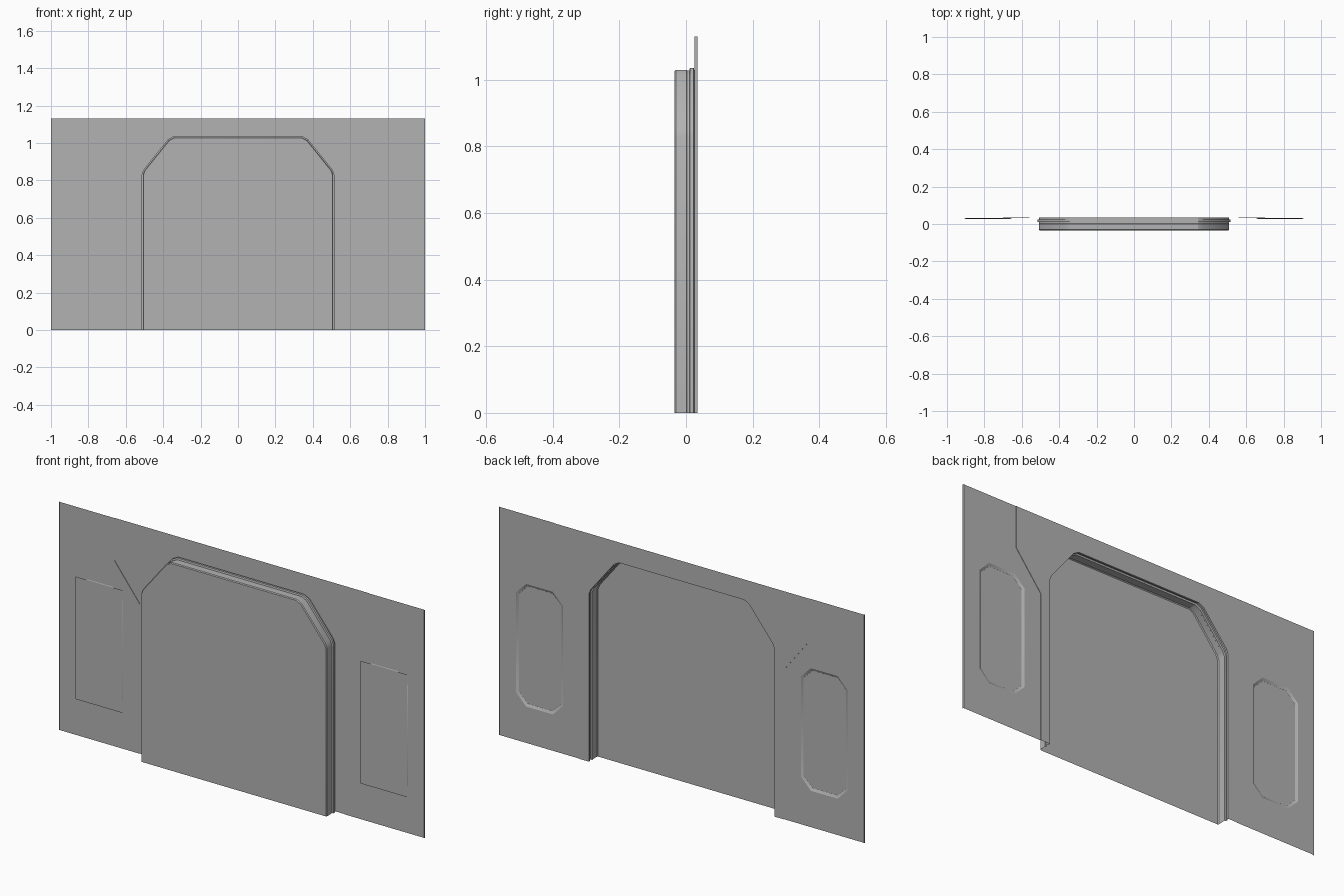
import bpy, bmesh, math
from mathutils import Vector

cube = bpy.data.objects.get("Cube")
if cube:
    bpy.data.objects.remove(cube, do_unlink=True)

# One flat grey for the whole wall
grey = bpy.data.materials.new("wall_grey")
grey.use_nodes = True
grey.diffuse_color = (0.45, 0.45, 0.45, 1)
grey.node_tree.nodes["Principled BSDF"].inputs["Base Color"].default_value = (0.45, 0.45, 0.45, 1)

BACK, OUTER, PANE, FRONT = 0.034, 0.032, 0.026, -0.034
HEIGHT = 1.13


def finish(name, bm):
    """Turn the +x half into an object mirrored across x = 0."""
    mesh = bpy.data.meshes.new(name)
    bm.to_mesh(mesh)
    bm.free()
    mesh.materials.append(grey)
    obj = bpy.data.objects.new(name, mesh)
    bpy.context.collection.objects.link(obj)
    mirror = obj.modifiers.new("Mirror", 'MIRROR')
    mirror.merge_threshold = 0.0005
    bpy.ops.object.select_all(action='DESELECT')
    obj.select_set(True)
    bpy.context.view_layer.objects.active = obj
    bpy.ops.object.shade_smooth_by_angle(angle=math.radians(25))
    return obj


def ring(bm, path, y):
    return [bm.verts.new((x, y, z)) for x, z in path]


def strip(bm, a, b, closed=False):
    n = len(a)
    for i in range(n if closed else n - 1):
        j = (i + 1) % n
        bm.faces.new((a[i], a[j], b[j], b[i]))


def offset(path, d, closed=False):
    """Move a counter-clockwise outline outward by d, with mitred corners."""
    pts, out = [Vector(p) for p in path], []
    n = len(pts)
    for i, p in enumerate(pts):
        normals = []
        for a, b in ((i - 1, i), (i, i + 1)):
            if closed or (a >= 0 and b < n):
                e = (pts[b % n] - pts[a % n]).normalized()
                normals.append(Vector((e.y, -e.x)))
        m = (normals[0] + normals[-1]).normalized()
        out.append(p + m * (d / m.dot(normals[0])))
    return out


# Half outlines in x and z
arch = [(0.505, 0), (0.505, 0.83), (0.496, 0.853), (0.368, 1.012), (0.342, 1.026), (0, 1.026)]
seam = [(0.56, 0), (0.56, 0.74), (0.70, 0.92), (0.70, HEIGHT)]

# Door: flat sheet at the front of the arch
bm = bmesh.new()
bm.faces.new(ring(bm, [(0, 0)] + arch, FRONT))
finish("door_panel", bm)

# Door frame: ridged band joining the door to the wall
bm = bmesh.new()
profile = [(BACK, 0.003), (0.025, 0.003), (0.023, 0.010), (0.012, 0.010), (0.010, 0.002),
           (0.003, 0.002), (0.001, 0.004), (-0.030, 0.004), (FRONT, 0)]
rings = [ring(bm, offset(arch, d), y) for y, d in profile]
for a, b in zip(rings, rings[1:]):
    strip(bm, a, b)
finish("door_frame", bm)

# Arch surround: wall sheet between the door frame and the seam
bm = bmesh.new()
inner = offset(arch, 0.003)
bm.faces.new(ring(bm, seam + [(0, HEIGHT)] + inner[::-1], BACK))
finish("arch_surround", bm)

# Seam: shallow step between the two wall sheets
bm = bmesh.new()
strip(bm, ring(bm, seam, BACK), ring(bm, seam, OUTER))
finish("wall_seam", bm)

# Window outline: rectangle with cut corners
x0, x1, z0, z1, c = 0.652, 0.908, 0.18, 0.787, 0.055
window = [(x0 + c, z0), (x1 - c, z0), (x1, z0 + c), (x1, z1 - c),
          (x1 - c, z1), (x0 + c, z1), (x0, z1 - c), (x0, z0 + c)]

# Side wall: outer sheet with a window hole and a folded outer edge
bm = bmesh.new()
border = ring(bm, [(1, 0), (1, HEIGHT)] + seam[::-1], OUTER)
edges = []
for loop in (border, ring(bm, window, OUTER)):
    edges += [bm.edges.new((a, b)) for a, b in zip(loop, loop[1:] + loop[:1])]
bmesh.ops.triangle_fill(bm, edges=edges, use_beauty=True, normal=(0, -1, 0))
fold = [(1, 0), (1, HEIGHT)]
strip(bm, ring(bm, fold, BACK), ring(bm, fold, 0.026))
finish("side_wall", bm)

# Window frame: sloped rim leading into the recess
bm = bmesh.new()
rim = [ring(bm, offset(window, d, True), y)
       for y, d in ((OUTER, 0), (0.030, -0.003), (0.0275, -0.010), (PANE, -0.012))]
for a, b in zip(rim, rim[1:]):
    strip(bm, a, b, True)
finish("window_frame", bm)

# Window pane: flat rectangle covering the hole from the front
bm = bmesh.new()
bm.faces.new(ring(bm, [(x0, z0), (x1, z0), (x1, z1), (x0, z1)], PANE))
finish("window_pane", bm)
